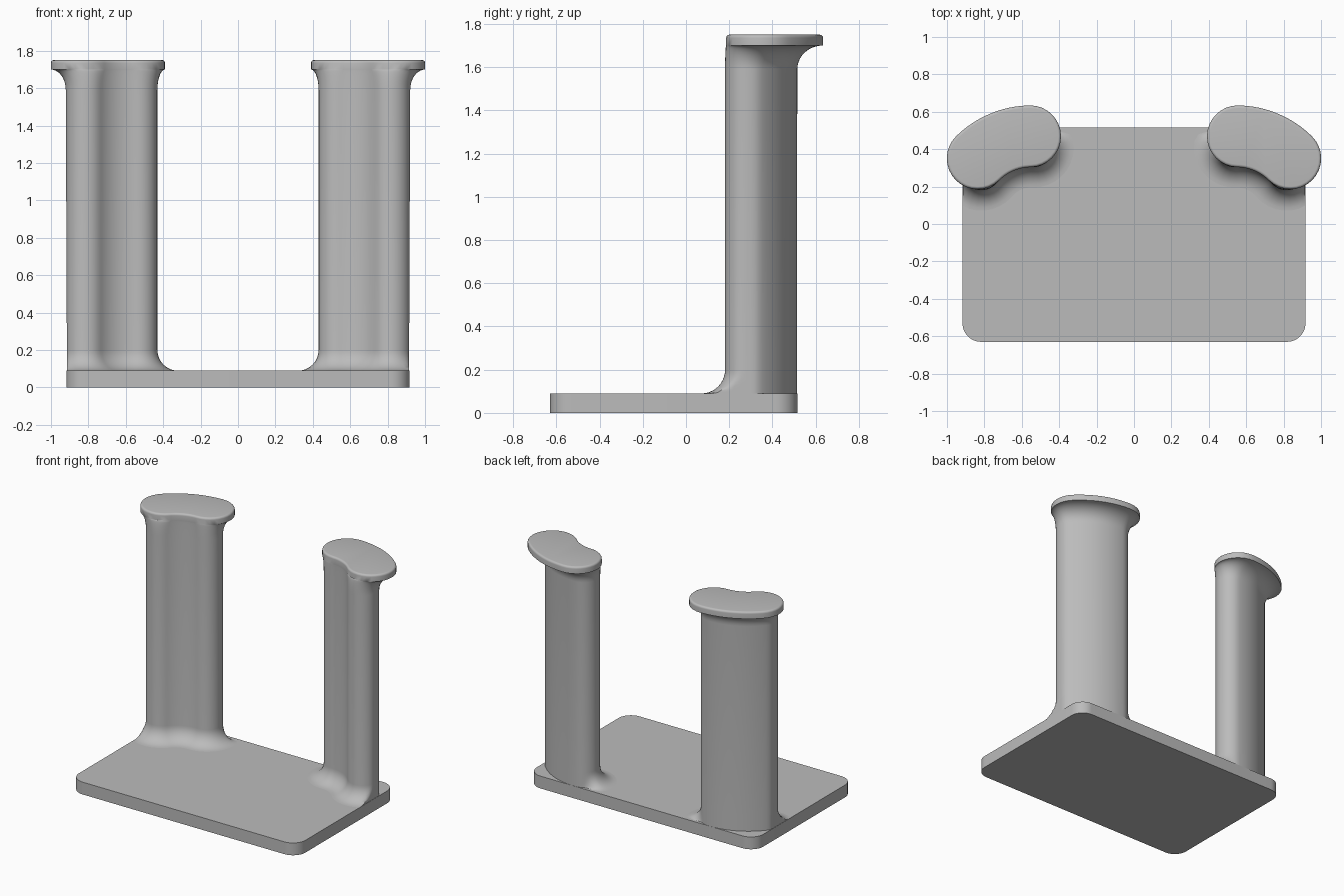
import bpy, bmesh, math
from mathutils import Vector

if "Cube" in bpy.data.objects:
    bpy.data.objects.remove(bpy.data.objects["Cube"])

grey = bpy.data.materials.new("plain grey")
grey.diffuse_color = (0.5, 0.5, 0.5, 1)
grey.use_nodes = True
grey.node_tree.nodes["Principled BSDF"].inputs["Base Color"].default_value = grey.diffuse_color

PX, PY0, PY1, PZ = 0.917, -0.63, 0.515, 0.09    # base plate extents
ARC = Vector((0.548, 0.059))                    # centre of the curved post section


def finish(bm, name, angle=35):
    bmesh.ops.recalc_face_normals(bm, faces=bm.faces)
    me = bpy.data.meshes.new(name)
    bm.to_mesh(me)
    bm.free()
    ob = bpy.data.objects.new(name, me)
    bpy.context.collection.objects.link(ob)
    me.materials.append(grey)
    bpy.ops.object.select_all(action='DESELECT')
    ob.select_set(True)
    bpy.context.view_layer.objects.active = ob
    bpy.ops.object.shade_smooth_by_angle(angle=math.radians(angle))
    return ob


def loft(bm, rings):
    """Skin closed rings of equal count and cap both ends."""
    vs = [[bm.verts.new(p) for p in ring] for ring in rings]
    n = len(vs[0])
    for a, b in zip(vs, vs[1:]):
        for i in range(n):
            j = (i + 1) % n
            bm.faces.new((a[i], a[j], b[j], b[i]))
    bm.faces.new(vs[0][::-1])
    bm.faces.new(vs[-1])


def slot(R, r, a0, a1, n=16):
    """Curved slot around ARC; returns (point, outward normal) pairs."""
    out = []

    def arc(centre, rad, start, end, sign):
        for i in range(n):
            t = math.radians(start + (end - start) * i / n)
            d = Vector((math.cos(t), math.sin(t)))
            out.append((centre + d * rad, d * sign))

    def at(a):
        a = math.radians(a)
        return ARC + Vector((math.cos(a), math.sin(a))) * R

    arc(ARC, R + r, a1, a0, 1)               # convex back
    arc(at(a0), r, a0, a0 + 180, 1)          # inner end
    arc(ARC, R - r, a0, a1, -1)              # concave front
    arc(at(a1), r, a1 + 180, a1 + 360, 1)    # outer end
    return out


# Base plate with rounded corners
outline = []
for k, (sx, cy) in enumerate([(1, PY1 - 0.1), (-1, PY1 - 0.1), (-1, PY0 + 0.1), (1, PY0 + 0.1)]):
    for i in range(13):
        t = math.radians(90 * k + 90 * i / 12)
        outline.append((sx * (PX - 0.1) + 0.1 * math.cos(t), cy + 0.1 * math.sin(t)))
bm = bmesh.new()
loft(bm, [[(x, y, z) for x, y in outline] for z in (0, PZ)])
finish(bm, "base_plate")

# Post: foot fillet, shaft, flared lip and rounded top edge
post = slot(0.351, 0.105, 92, 40.2)
lip = slot(0.41, 0.165, 89, 45.4)
lip_top = slot(0.41, 0.15, 89, 45.4)
front = Vector((-0.4, -0.917))


def foot_ring(t):
    """Fillet ring, fading out at the back and trimmed to the plate."""
    off, z = 0.11 * (1 - math.sin(t)), PZ + 0.11 * (1 - math.cos(t))
    ring = []
    for p, n in post:
        w = min(1, max(0, (n.dot(front) + 0.5) / 0.7))
        q = p + n * off * w * w * (3 - 2 * w)
        ring.append((min(q.x, PX - 0.002), min(q.y, PY1 - 0.001), z))
    return ring


def blend(a, b, k, z):
    return [(*p.lerp(q, k), z) for (p, _), (q, _) in zip(a, b)]


STEPS = 10
quarter = [math.pi / 2 * i / STEPS for i in range(STEPS + 1)]
rings = [[(x, y, PZ - 0.02) for x, y, _ in foot_ring(0)]]
rings += [foot_ring(t) for t in quarter]
rings += [blend(post, lip, 1 - math.cos(t), 1.59 + 0.11 * math.sin(t)) for t in quarter]
rings += [blend(lip, lip_top, 1 - math.cos(t), 1.735 + 0.015 * math.sin(t)) for t in quarter[::2]]
bm = bmesh.new()
loft(bm, rings)
ob = finish(bm, "curved_posts")
mirror = ob.modifiers.new("mirror", 'MIRROR')
mirror.use_axis[0] = True
